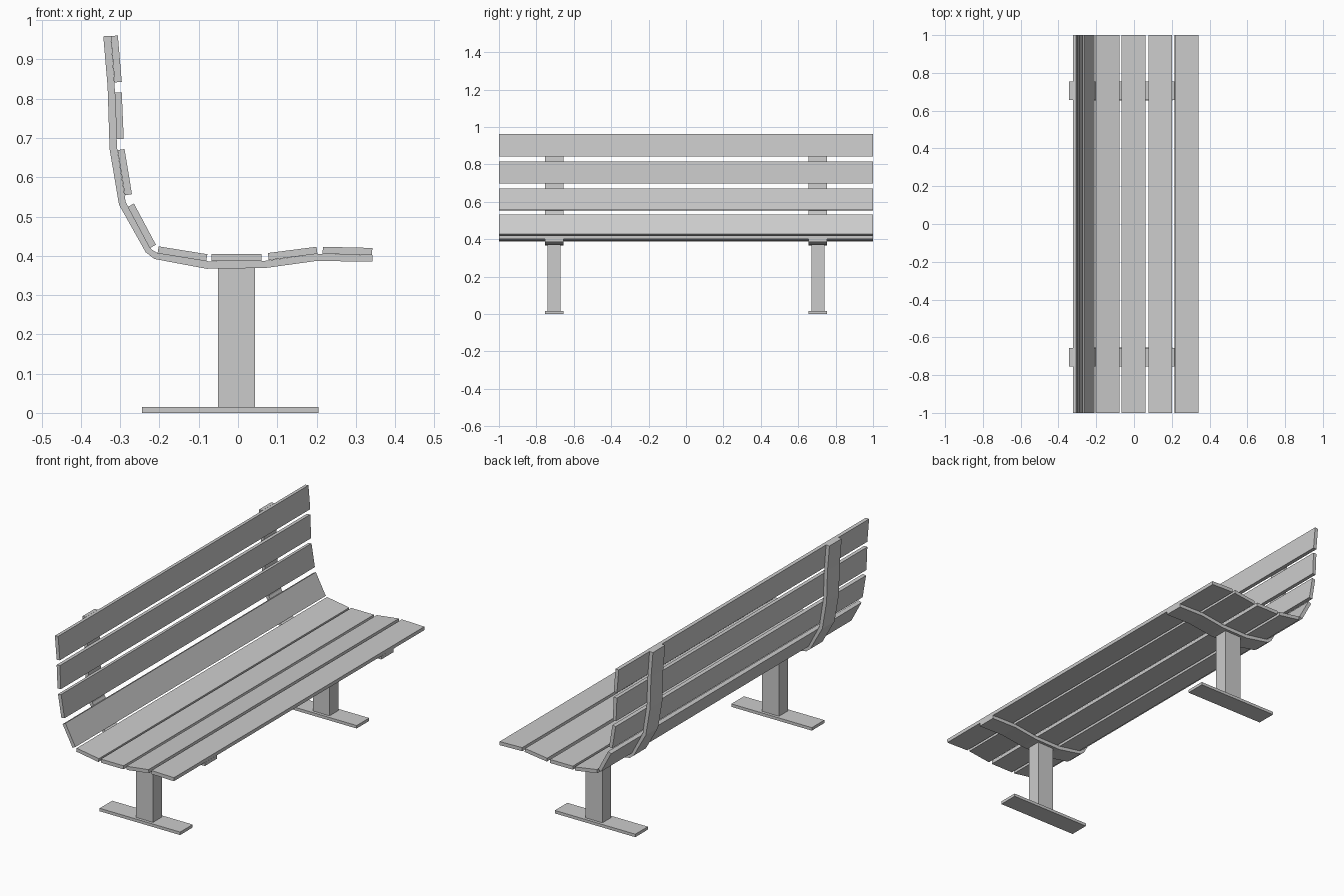
import bpy, bmesh
from mathutils import Vector

if "Cube" in bpy.data.objects:
    bpy.data.objects.remove(bpy.data.objects["Cube"])


def extrude_profile(name, pts, y0, y1):
    """Closed x-z outline extruded along y, flat shaded."""
    bm = bmesh.new()
    face = bm.faces.new([bm.verts.new((x, y0, z)) for x, z in pts])
    res = bmesh.ops.extrude_face_region(bm, geom=[face])
    verts = [g for g in res["geom"] if isinstance(g, bmesh.types.BMVert)]
    bmesh.ops.translate(bm, verts=verts, vec=(0, y1 - y0, 0))
    bmesh.ops.recalc_face_normals(bm, faces=bm.faces)
    me = bpy.data.meshes.new(name)
    bm.to_mesh(me)
    bm.free()
    ob = bpy.data.objects.new(name, me)
    bpy.context.collection.objects.link(ob)
    return ob


def box_profile(x0, x1, z0, z1):
    return [(x0, z0), (x1, z0), (x1, z1), (x0, z1)]


# Slats: sitting-side edge (from front to top of the back), given thickness behind it
T = 0.018
slats = [
    ("seat_slat", (0.342, 0.420), (0.216, 0.423)),
    ("seat_slat", (0.200, 0.423), (0.076, 0.407)),
    ("seat_slat", (0.060, 0.405), (-0.067, 0.405)),
    ("seat_slat", (-0.078, 0.404), (-0.202, 0.424)),
    ("back_slat", (-0.209, 0.428), (-0.265, 0.533)),
    ("back_slat", (-0.270, 0.557), (-0.289, 0.672)),
    ("back_slat", (-0.291, 0.698), (-0.296, 0.816)),
    ("back_slat", (-0.296, 0.843), (-0.306, 0.961)),
]
for i, (name, a, b) in enumerate(slats):
    a, b = Vector(a), Vector(b)
    d = (b - a).normalized()
    n = Vector((-d.y, d.x)) * T  # towards the support strap
    extrude_profile(f"{name}_{i + 1}", [a, b, b + n, a + n], -1, 1)

# Bent support strap outline: upper edge, then lower edge back
upper = [(0.342, 0.402), (0.200, 0.405), (0.067, 0.387), (-0.075, 0.386),
         (-0.205, 0.407), (-0.220, 0.416), (-0.286, 0.537), (-0.308, 0.675),
         (-0.314, 0.830), (-0.324, 0.960)]
lower = [(0.342, 0.385), (0.200, 0.387), (0.070, 0.369), (-0.080, 0.367),
         (-0.213, 0.392), (-0.235, 0.409), (-0.303, 0.530), (-0.327, 0.672),
         (-0.332, 0.830), (-0.343, 0.959)]

# Strap, post and foot plate on both sides
for side, y in (("left", -0.705), ("right", 0.705)):
    extrude_profile(f"{side}_support_strap", upper + lower[::-1], y - 0.049, y + 0.049)
    extrude_profile(f"{side}_post", box_profile(-0.051, 0.043, 0.014, 0.370), y - 0.035, y + 0.035)
    extrude_profile(f"{side}_foot_plate", box_profile(-0.245, 0.205, 0, 0.015), y - 0.05, y + 0.05)
